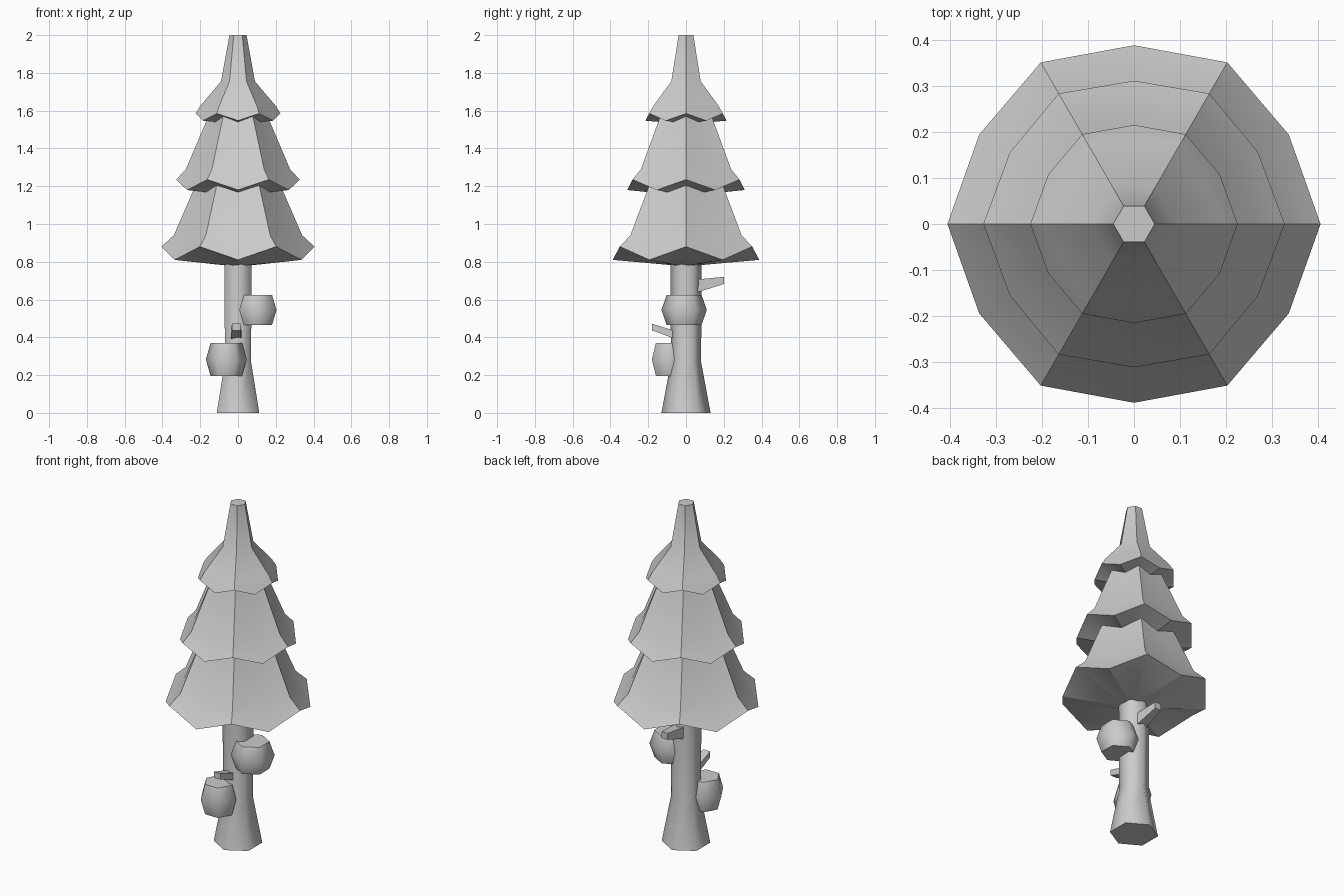
import bpy, bmesh
from math import sin, cos, pi, radians

if "Cube" in bpy.data.objects:
    bpy.data.objects.remove(bpy.data.objects["Cube"])

C30 = cos(pi / 6)


def finish(name, bm, angle=35):
    bmesh.ops.recalc_face_normals(bm, faces=bm.faces)
    me = bpy.data.meshes.new(name)
    bm.to_mesh(me)
    bm.free()
    ob = bpy.data.objects.new(name, me)
    bpy.context.collection.objects.link(ob)
    bpy.ops.object.select_all(action='DESELECT')
    ob.select_set(True)
    bpy.context.view_layer.objects.active = ob
    bpy.ops.object.shade_smooth_by_angle(angle=radians(angle))
    return ob


def loft(name, rings, angle=35):
    """Skin a list of equal-length point rings and cap both ends."""
    bm = bmesh.new()
    rows = [[bm.verts.new(p) for p in r] for r in rings]
    n = len(rows[0])
    for a, b in zip(rows, rows[1:]):
        for i in range(n):
            j = (i + 1) % n
            bm.faces.new((a[i], a[j], b[j], b[i]))
    bm.faces.new(rows[0][::-1])
    bm.faces.new(rows[-1])
    return finish(name, bm, angle)


def hexagon(r, z, start=0.0, cx=0.0, cy=0.0):
    return [(cx + r * cos(start + k * pi / 3), cy + r * sin(start + k * pi / 3), z)
            for k in range(6)]


def zigzag(r_hi, z_hi, r_lo=None, z_lo=None):
    """12-point ring; by default the odd points lie on the hexagon's sides."""
    r_lo = r_hi * C30 if r_lo is None else r_lo
    z_lo = z_hi if z_lo is None else z_lo
    return [((r_lo if k % 2 else r_hi) * cos(k * pi / 6),
             (r_lo if k % 2 else r_hi) * sin(k * pi / 6),
             z_lo if k % 2 else z_hi) for k in range(12)]


# Foliage: three skirts with jagged rims and a tapering tip
loft("foliage", [
    zigzag(0.06, 0.78),
    zigzag(0.405, 0.88, 0.388, 0.81),
    zigzag(0.34, 0.94),
    zigzag(0.225, 1.205, 0.195, 1.168),
    zigzag(0.327, 1.235, 0.311, 1.18),
    zigzag(0.276, 1.29),
    zigzag(0.157, 1.57, 0.136, 1.54),
    zigzag(0.225, 1.585, 0.215, 1.547),
    zigzag(0.20, 1.625),
    zigzag(0.09, 1.755),
    zigzag(0.045, 2.0),
])

# Trunk: hexagonal with a flared foot
loft("trunk", [hexagon(r, z, pi / 2) for r, z in
               ((0.13, 0), (0.08, 0.27), (0.083, 0.8))], 61)

# Round growths on the trunk
for name, x, y, z, r, h, start in (
        ("upper_growth", 0.10, -0.01, 0.545, 0.12, 0.08, pi / 2),
        ("lower_growth", -0.062, -0.087, 0.283, 0.108, 0.088, 0)):
    loft(name, [hexagon(r * s, z + h * t, start, x, y)
                for s, t in ((0.77, -1), (1, 0), (0.77, 1))], 61)


# Broken branch stubs: tapered square bars
def stub(name, ends):
    loft(name, [[(x - w, y, lo), (x + w, y, lo), (x + w, y, hi), (x - w, y, hi)]
                for x, y, lo, hi, w in ends], 30)


stub("back_branch", ((0, 0.04, 0.632, 0.705, 0.032), (0, 0.2, 0.682, 0.72, 0.02)))
stub("front_branch", ((-0.01, -0.04, 0.385, 0.428, 0.029), (-0.01, -0.18, 0.437, 0.472, 0.022)))
